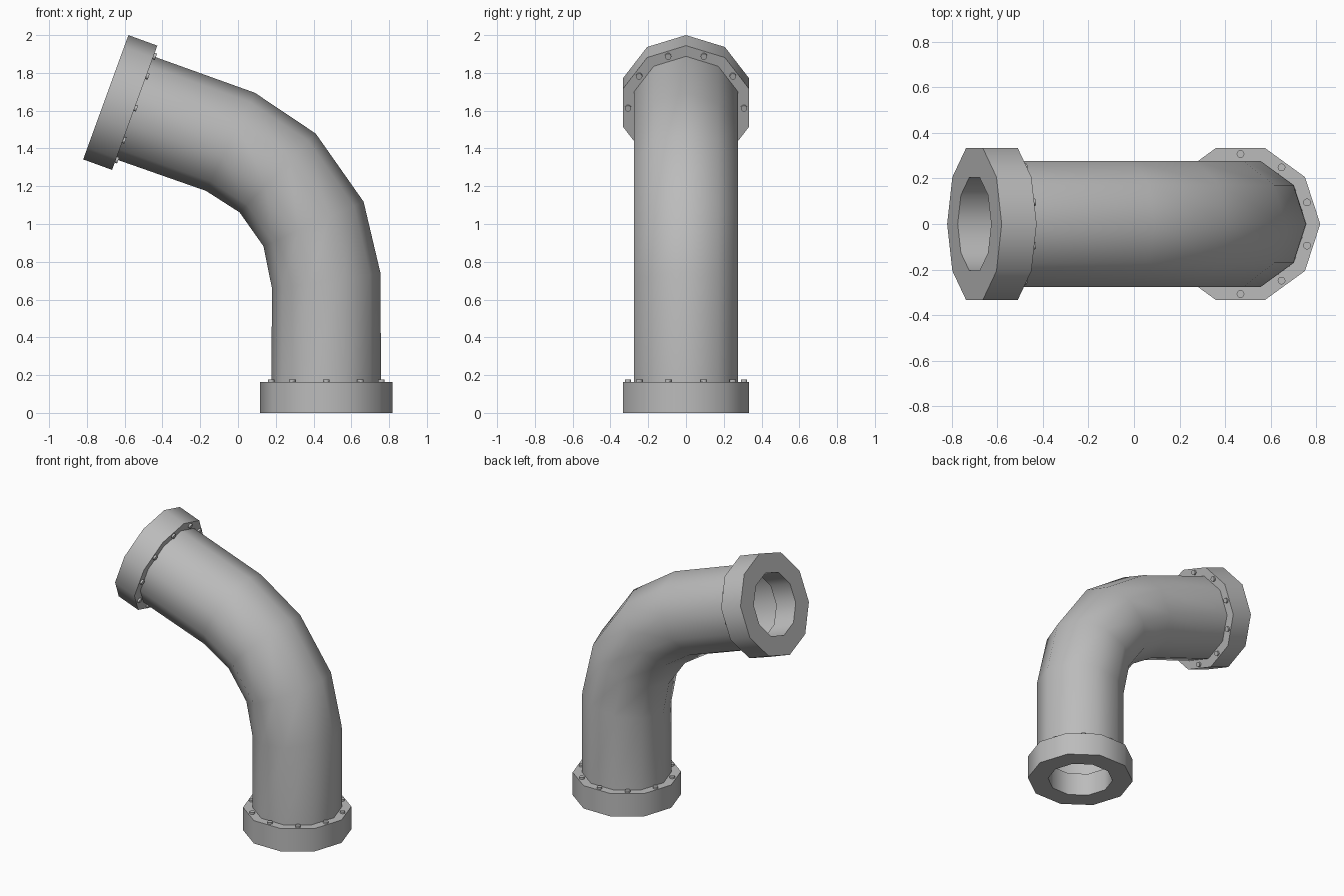
import bpy, bmesh, math
from mathutils import Matrix, Vector

if "Cube" in bpy.data.objects:
    bpy.data.objects.remove(bpy.data.objects["Cube"], do_unlink=True)

SIDES = 10
PIPE_R, FLANGE_R, BORE_R, BOLT_R = 0.29, 0.35, 0.215, 0.307
THICK = 0.163

grey = bpy.data.materials.new("pipe grey")
grey.use_nodes = True
COLOUR = (0.5, 0.5, 0.5, 1)
grey.diffuse_color = COLOUR
grey.node_tree.nodes["Principled BSDF"].inputs["Base Color"].default_value = COLOUR


def frame(x, z, tilt):
    """Local axes at a path point, leaning towards -x by tilt degrees."""
    return Matrix.Translation((x, 0, z)) @ Matrix.Rotation(math.radians(-tilt), 4, "Y")


def ring(bm, matrix, radius, height=0.0):
    step = math.tau / SIDES
    return [bm.verts.new(matrix @ Vector((radius * math.cos(i * step), radius * math.sin(i * step), height)))
            for i in range(SIDES)]


def bridge(bm, a, b):
    for i in range(SIDES):
        j = (i + 1) % SIDES
        bm.faces.new((a[i], a[j], b[j], b[i]))


def finish(bm, name):
    mesh = bpy.data.meshes.new(name)
    bm.to_mesh(mesh)
    bm.free()
    mesh.materials.append(grey)
    obj = bpy.data.objects.new(name, mesh)
    bpy.context.collection.objects.link(obj)
    bpy.ops.object.select_all(action="DESELECT")
    obj.select_set(True)
    bpy.context.view_layer.objects.active = obj
    bpy.ops.object.shade_smooth_by_angle(angle=math.radians(40))
    return obj


# Bent pipe: rings swept along the elbow
path = [(0.467, THICK, 0), (0.467, 0.70, 8), (0.40, 1.00, 24),
        (0.21, 1.27, 46), (-0.04, 1.435, 63.5), (-0.547, 1.615, 70)]
bm = bmesh.new()
rings = [ring(bm, frame(*p), PIPE_R) for p in path]
for lower, upper in zip(rings, rings[1:]):
    bridge(bm, lower, upper)
finish(bm, "bent_pipe")


def flange(name, matrix):
    """Thick collar with a bore; its local +z side meets the pipe."""
    bm = bmesh.new()
    profile = [(FLANGE_R, 0), (FLANGE_R, THICK), (BORE_R, THICK), (BORE_R, 0)]
    loops = [ring(bm, matrix, r, h) for r, h in profile]
    for k, loop in enumerate(loops):
        bridge(bm, loop, loops[(k + 1) % len(loops)])
    finish(bm, name + "_flange")

    # Bolt heads, one in the middle of each side
    bm = bmesh.new()
    for i in range(SIDES):
        angle = (i + 0.5) * math.tau / SIDES
        place = Matrix.Translation((BOLT_R * math.cos(angle), BOLT_R * math.sin(angle), THICK + 0.001))
        bmesh.ops.create_cone(bm, cap_ends=True, segments=12, radius1=0.017, radius2=0.017,
                              depth=0.024, matrix=matrix @ place)
    finish(bm, name + "_bolts")


flange("bottom", frame(0.467, 0, 0))
# The upper collar is turned round so its bolts face back down the pipe
flange("top", frame(-0.70, 1.671, 70) @ Matrix.Rotation(math.pi, 4, "X"))
